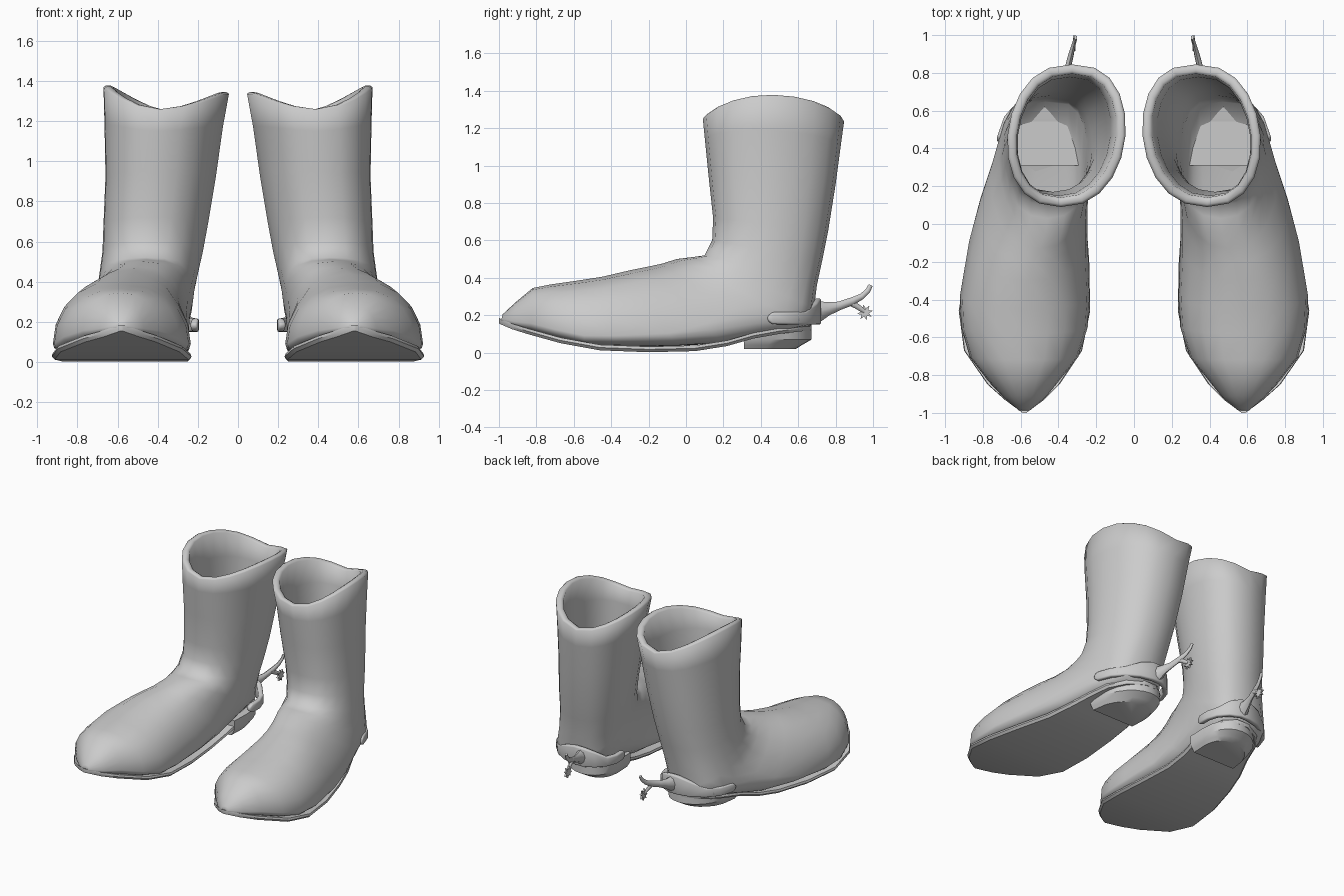
import bpy, bmesh, math
from mathutils import Vector

if "Cube" in bpy.data.objects:
    bpy.data.objects.remove(bpy.data.objects["Cube"])

SEG = 20
grey = bpy.data.materials.new("grey leather")
grey.diffuse_color = (0.6, 0.6, 0.6, 1)
grey.use_nodes = True
grey.node_tree.nodes["Principled BSDF"].inputs["Base Color"].default_value = grey.diffuse_color


def finish(name, bm, angle=50, mods=()):
    """Turn a bmesh into a smooth object mirrored to make the pair."""
    bmesh.ops.recalc_face_normals(bm, faces=bm.faces)
    me = bpy.data.meshes.new(name)
    bm.to_mesh(me)
    bm.free()
    ob = bpy.data.objects.new(name, me)
    bpy.context.collection.objects.link(ob)
    me.materials.append(grey)
    bpy.ops.object.select_all(action='DESELECT')
    ob.select_set(True)
    bpy.context.view_layer.objects.active = ob
    bpy.ops.object.shade_smooth_by_angle(angle=math.radians(angle))
    for kind, props in mods:
        m = ob.modifiers.new(kind.title(), kind)
        for k, v in props.items():
            setattr(m, k, v)
    ob.modifiers.new("Mirror", 'MIRROR').use_mirror_merge = False
    return ob


def loft(rings):
    """Skin a list of closed rings and cap both ends."""
    bm = bmesh.new()
    vs = [[bm.verts.new(p) for p in r] for r in rings]
    n = len(vs[0])
    for a, b in zip(vs, vs[1:]):
        for i in range(n):
            j = (i + 1) % n
            bm.faces.new((a[i], a[j], b[j], b[i]))
    bm.faces.new(vs[0])
    bm.faces.new(vs[-1])
    return bm


def ring(yt, zt, yb, zb, xi, xo, w=0.5, p=0.8, lift=0.0, skew=0.0, inset=0.0):
    """Section from front/top point to back/bottom point, w = height of widest part."""
    top, bot = Vector((0, yt, zt)), Vector((0, yb, zb))
    d = (top - bot).normalized() * inset
    top, bot = top - d, bot + d
    xi, xo = xi + inset, xo - inset
    out = []
    for i in range(SEG):
        a = 2 * math.pi * i / SEG
        c, s = math.cos(a), math.sin(a)
        f = w + (1 - w) * c if c > 0 else w + w * c
        q = 0.85 if c > 0 else p
        pt = bot.lerp(top, f)
        pt.x = (xi + xo) / 2 + (xo - xi) / 2 * math.copysign(abs(s) ** q, s) + skew * c
        pt.z += lift * abs(s) ** (1.5 if c > 0 else 1.2) * (1.15 if s > 0 else 0.85)
        out.append(pt)
    return out


# Boot upper: sections from the shaft rim, round the ankle, to the toe
shaft = [
    (.09, 1.25, .845, 1.235, .045, .67, .5, .8, .11, .03),
    (.10, 1.15, .828, 1.11, .075, .665, .5, .8, .05, .03),
    (.12, .95, .80, .90, .11, .66, .5, .8, 0, .025),
    (.145, .72, .76, .65, .15, .67, .5, .8, 0, .02),
    (.14, .60, .73, .50, .175, .675, .5, .8, 0, .015),
]
foot = [
    (.10, .52, .70, .36, .20, .69, .5, .7, 0, .01),
    (.03, .51, .685, .24, .215, .70, .5, .6),
    (-.05, .50, .665, .14, .225, .715, .45, .5),
    (-.13, .475, .45, .10, .24, .76, .35, .45),
    (-.20, .46, .20, .05, .245, .82, .25, .4),
    (-.30, .44, -.05, .035, .245, .873, .17, .36),
    (-.45, .405, -.37, .03, .235, .922, .16, .36),
    (-.58, .385, -.54, .035, .245, .915, .16, .36),
    (-.72, .365, -.70, .075, .295, .87, .17, .36),
    (-.82, .345, -.83, .115, .395, .775, .18, .36),
    (-.91, .27, -.92, .14, .47, .69, .2, .4),
    (-.98, .205, -.99, .165, .55, .61, .4, .6),
]
outer = [ring(*r) for r in shaft + foot]
# Rounded rim, then the lining running down into the foot
rim = [ring(.09, 1.26, .845, 1.243, .045, .67, .5, .8, .11, .03, i) for i in (.014, .034)]
depths = (.05, .05, .035, .025, .022) + (.02,) * (len(foot) - 2)
lining = [ring(*r, inset=t) for r, t in zip(shaft + foot[:-2], depths)]
finish("boot_upper", loft(outer[::-1] + rim + lining), 75)

# Sole: thin curved slab, rows of (y, inner x, outer x, bottom z)
sole = [
    (-1.0, .57, .59, .155), (-.93, .475, .685, .125), (-.85, .395, .775, .10),
    (-.67, .275, .90, .05), (-.46, .232, .928, .012), (-.2, .237, .885, .002),
    (.05, .255, .815, .008), (.22, .255, .765, .035), (.36, .245, .71, .075),
    (.5, .245, .665, .10), (.61, .275, .585, .113), (.67, .36, .47, .12),
]
rows = []
for y, a, b, z in sole:
    e = min(.015, (b - a) / 4)
    rows.append([(a + e, y, z), (b - e, y, z), (b, y, z + .015), (b - e * .3, y, z + .03),
                 (a + e * .3, y, z + .03), (a, y, z + .015)])
finish("sole", loft(rows), 40)


# Heel block: flat front, rounded back, drawn in towards the ground
def heel_ring(z, y1, k):
    pts = []
    for i in range(13):
        a = math.pi * i / 12
        pts.append((.45 + .205 * k * math.cos(a) - .045 * math.sin(a),
                    .31 + (y1 - .31) * math.sin(a) ** .65, z))
    return pts


finish("heel", loft([heel_ring(.018, .585, .85), heel_ring(.04, .62, .92),
                     heel_ring(.07, .672, 1), heel_ring(.135, .672, 1)]), 35)

# Spur band: strip round the heel with a raised back plate
band = [
    (.222, .435, .172, .195), (.214, .46, .152, .216), (.212, .54, .15, .217),
    (.235, .61, .15, .22), (.29, .672, .15, .265), (.36, .705, .15, .29),
    (.43, .705, .15, .29), (.52, .685, .15, .265), (.61, .63, .15, .22),
    (.672, .56, .15, .217), (.707, .46, .152, .216), (.71, .435, .172, .195),
]
bm = bmesh.new()
pairs = [(bm.verts.new((x, y, a)), bm.verts.new((x, y, b))) for x, y, a, b in band]
for p, q in zip(pairs, pairs[1:]):
    bm.faces.new((p[0], q[0], q[1], p[1]))
finish("spur_band", bm, 50, [('SOLIDIFY', dict(thickness=.035, offset=0)),
                             ('BEVEL', dict(width=.01, segments=2))])


# Spur shank and its fork: tapered tubes along (x, y, z, radius) points
def tube(name, pts):
    rings = []
    for i, (x, y, z, r) in enumerate(pts):
        a, b = Vector(pts[max(i - 1, 0)][:3]), Vector(pts[min(i + 1, len(pts) - 1)][:3])
        t = (b - a).normalized()
        u = t.cross(Vector((1, 0, 0))).normalized()
        v = t.cross(u)
        rings.append([Vector((x, y, z)) + r * (u * math.cos(k * math.pi / 4) + v * math.sin(k * math.pi / 4) * .7)
                      for k in range(8)])
    finish(name, loft(rings), 50)


tube("spur_shank", [(.38, .70, .22, .06), (.37, .76, .235, .036), (.352, .82, .25, .023),
                    (.335, .89, .275, .021), (.322, .94, .30, .016), (.313, .972, .33, .014),
                    (.309, .987, .36, .012)])
tube("spur_fork", [(.336, .87, .272, .018), (.328, .91, .25, .015), (.318, .955, .22, .012)])

# Rowel: eight-pointed star wheel
star = []
for sx in (-.007, .007):
    star.append([(.316 + sx, .957 + r * math.cos(a), .215 + r * math.sin(a))
                 for k in range(16) for r, a in [((.043, .022)[k % 2], k * math.pi / 8 + .2)]])
finish("spur_rowel", loft(star), 20)
